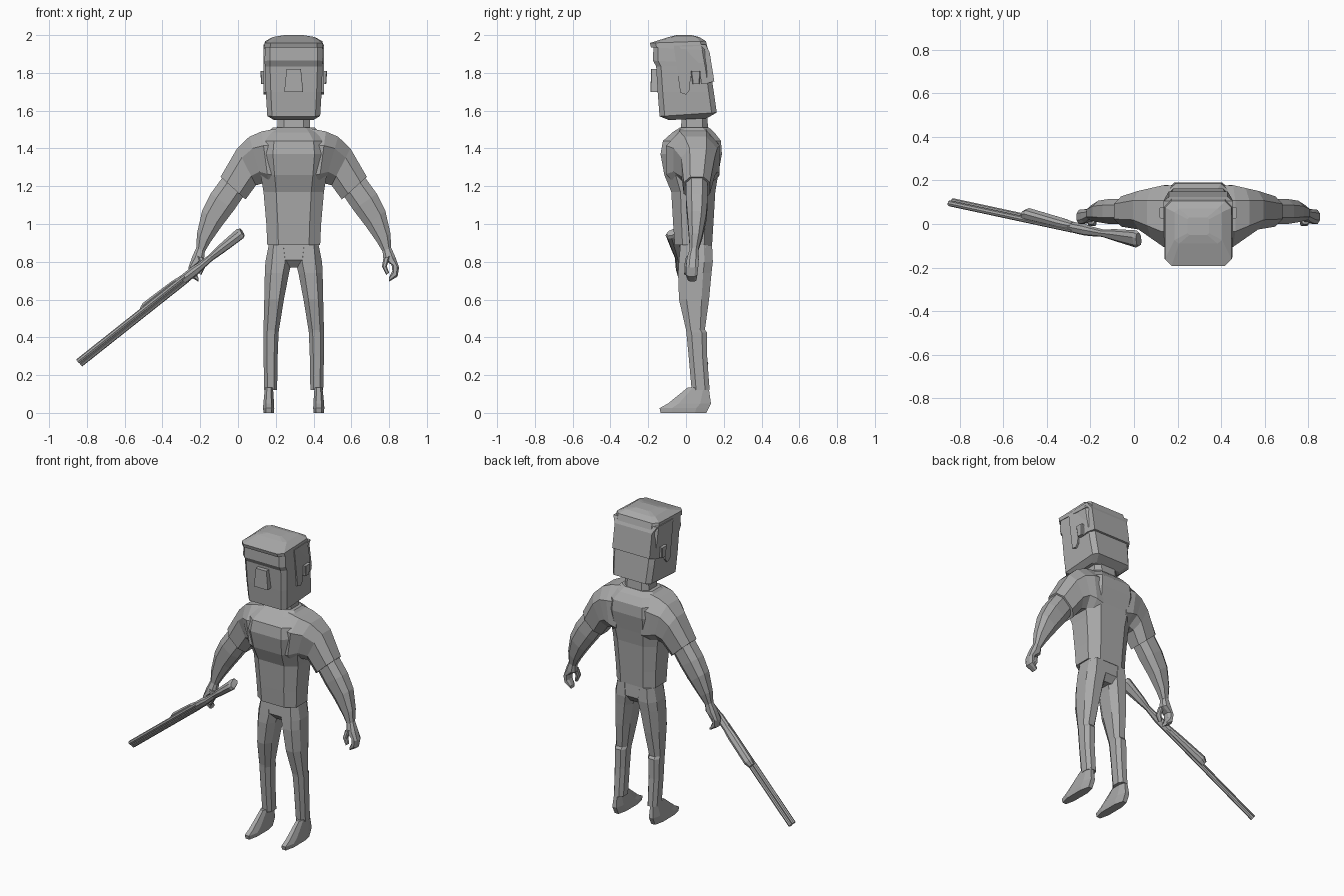
import bpy, bmesh
from mathutils import Vector as V

CX = 0.295                      # the figure stands right of the origin
grey = bpy.data.materials.new("plain grey")
grey.diffuse_color = (0.4, 0.4, 0.4, 1)


def ring(mid, a, b, c=0.6):
    """Eight-sided chamfered section spanned by half axes a and b."""
    pq = [(1, -c), (1, c), (c, 1), (-c, 1), (-1, c), (-1, -c), (-c, -1), (c, -1)]
    return [V(mid) + V(a) * p + V(b) * q for p, q in pq]


def level(x0, x1, y0, y1, z0, z1=None, c=0.6):
    """Section lying flat; z0 at its front, z1 at its back."""
    z1 = z0 if z1 is None else z1
    return ring(((x0 + x1) / 2, (y0 + y1) / 2, (z0 + z1) / 2),
                ((x1 - x0) / 2, 0, 0), (0, (y1 - y0) / 2, (z1 - z0) / 2), c)


def limb(xo, zo, xi, zi, y0, y1, c=0.5):
    """Section across an arm, from its outer to its inner edge."""
    return ring(((xo + xi) / 2, (y0 + y1) / 2, (zo + zi) / 2),
                ((xo - xi) / 2, 0, (zo - zi) / 2), (0, (y1 - y0) / 2, 0), c)


def loft(name, rings, mirror=False, shift=CX):
    bm = bmesh.new()
    for sx in ((1, -1) if mirror else (1,)):
        loops = [[bm.verts.new((p[0] * sx + shift, p[1], p[2])) for p in r] for r in rings]
        n = len(loops[0])
        for l, m in zip(loops, loops[1:]):
            for i in range(n):
                j = (i + 1) % n
                bm.faces.new((l[i], l[j], m[j], m[i]))
        bm.faces.new(loops[0])
        bm.faces.new(loops[-1])
    bmesh.ops.recalc_face_normals(bm, faces=bm.faces)
    me = bpy.data.meshes.new(name)
    bm.to_mesh(me)
    bm.free()
    me.materials.append(grey)
    ob = bpy.data.objects.new(name, me)
    bpy.context.collection.objects.link(ob)
    return ob


# Head with brow ledge: half width, front y, back y, front z, back z
loft("head", [level(-w, w, a, b, z0, z1, 0.82) for w, a, b, z0, z1 in [
    (.105, -.09, .11, 1.55, 1.56), (.14, -.14, .163, 1.57, 1.59),
    (.148, -.15, .147, 1.70, 1.70), (.153, -.158, .127, 1.835, 1.835),
    (.154, -.175, .125, 1.865, 1.85), (.152, -.172, .105, 1.95, 1.95)]])
loft("nose", [level(-.05, .05, -.188, -.13, 1.70, c=.9),
              level(-.038, .038, -.185, -.13, 1.82, c=.9)])
loft("ears", [level(.14, .172, .035, .072, 1.74, c=.8),
              level(.14, .177, .025, .078, 1.81, c=.8)], True)

# Hair: overhanging top and a side profile with sideburn and ear notch
loft("hair_top", [level(-w, w, a, b, z0, z1, 0.8) for w, a, b, z0, z1 in [
    (.156, -.185, .118, 1.935, 1.92), (.153, -.192, .105, 1.958, 1.968),
    (.11, -.09, .07, 1.99, 1.99), (.05, -.05, .03, 2.0, 2.0)]])
side = [(-.065, 1.945), (-.03, 1.695), (0, 1.685), (.02, 1.71), (.025, 1.80),
        (.075, 1.815), (.08, 1.74), (.11, 1.745), (.15, 1.755), (.125, 1.91), (.105, 1.95)]
loft("hair_sides", [[(s * (.159 if y < .1 or z > 1.94 else .158 if y < .12 else .135), y, z)
                     for y, z in side] for s in (-1, 1)])

loft("neck", [level(-.09, .09, -.03, .12, 1.47), level(-.082, .082, -.02, .11, 1.60)])

# Shirt: half width, front y, back y, z
loft("shirt_body", [level(-w, w, a, b, z, c=.58) for w, a, b, z in [
    (.14, -.06, .138, .89), (.145, -.068, .145, 1.0), (.16, -.078, .155, 1.17),
    (.175, -.115, .17, 1.26), (.19, -.135, .19, 1.37), (.18, -.122, .185, 1.44),
    (.14, -.072, .15, 1.485), (.11, -.03, .12, 1.512)]])
loft("sleeves", [limb(*r) for r in [
    (.09, 1.505, .09, 1.17, -.10, .175), (.17, 1.49, .13, 1.19, -.105, .178),
    (.235, 1.462, .165, 1.215, -.065, .165), (.30, 1.40, .20, 1.205, -.025, .152),
    (.387, 1.25, .255, 1.13, -.012, .127)]], True)

# Bare forearms and curled hands
loft("forearms", [limb(*r) for r in [
    (.36, 1.27, .25, 1.17, .0, .115), (.44, 1.16, .315, 1.075, .0, .115),
    (.485, 1.07, .38, .99, .008, .107), (.512, .95, .44, .905, .016, .085),
    (.516, .872, .47, .855, .02, .066)]], True)
loft("hands", [limb(*r) for r in [
    (.516, .875, .47, .858, .02, .066), (.538, .825, .475, .81, .005, .068),
    (.558, .77, .518, .785, .0, .065), (.55, .722, .522, .752, .0, .06),
    (.505, .695, .505, .717, .01, .055)]], True)
loft("thumbs", [limb(*r) for r in [
    (.51, .83, .475, .82, .0, .04), (.493, .775, .467, .775, -.01, .025),
    (.505, .742, .49, .73, -.01, .015)]], True)

# Trousers: hips, then legs (inner x, outer x, front y, back y, z)
loft("trouser_hips", [level(-w, w, a, b, z) for w, a, b, z in [
    (.128, -.028, .135, .90), (.138, -.036, .14, .81), (.05, .0, .11, .77)]])
loft("trouser_legs", [level(*r, c=.5) for r in [
    (.03, .132, -.03, .138, .89), (.01, .15, -.038, .142, .80),
    (.025, .153, -.042, .135, .74), (.052, .156, -.037, .122, .60),
    (.078, .16, .0, .10, .44), (.08, .161, .002, .112, .425),
    (.085, .16, .014, .112, .30), (.088, .156, .03, .125, .12)]], True)

# Pointed shoes
loft("shoes", [level(*r, c=.5) for r in [
    (.105, .16, -.135, .108, 0), (.103, .162, -.14, .12, .025),
    (.104, .161, -.095, .132, .05), (.11, .152, .01, .12, .135)]], True)

# Double-barrelled gun laid along a slanted axis
butt, muzzle = V((.02, -.085, .947)), V((-.84, .10, .265))
length = (muzzle - butt).length
u = (muzzle - butt).normalized()
down = V((-.3, 1, .35))
down = (down - u * down.dot(u)).normalized()
across = u.cross(down)


def gun_ring(t, w, v0, v1, s=0, c=.5):
    return ring(butt + u * t + across * s + down * ((v0 + v1) / 2),
                across * w, down * ((v1 - v0) / 2), c)


loft("gun_stock", [gun_ring(*r) for r in [
    (-.005, .018, -.015, .048), (.01, .024, -.022, .055), (.14, .021, -.012, .038),
    (.21, .016, -.006, .024), (.28, .018, -.015, .026), (.32, .023, -.017, .03),
    (.40, .023, -.015, .028)]], shift=0)
loft("gun_fore_end", [gun_ring(*r) for r in [
    (.39, .02, 0, .03), (.46, .026, 0, .036), (.65, .026, 0, .05),
    (.68, .018, 0, .035)]], shift=0)
for k in (-1, 1):
    loft("gun_barrel", [gun_ring(t, .0125, -.0125, .0125, k * .012, .414)
                        for t in (.38, length)], shift=0)
loft("gun_rib", [gun_ring(t, .004, -.015, .006) for t in (.38, length - .005)], shift=0)
